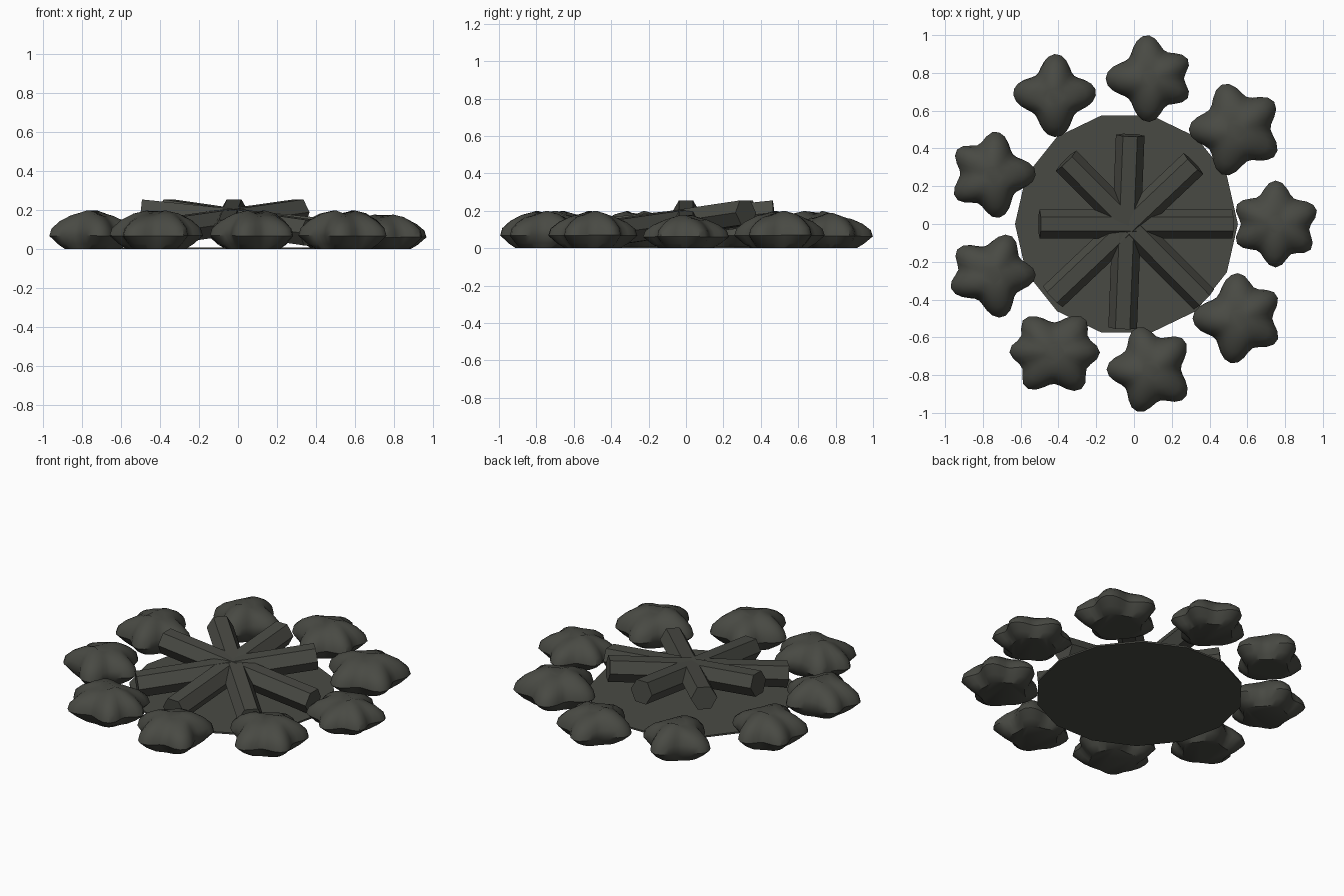
import bpy, bmesh, math, random
from mathutils import Vector

random.seed(4)
cube = bpy.data.objects.get("Cube")
if cube:
    bpy.data.objects.remove(cube, do_unlink=True)

charcoal = bpy.data.materials.new("charcoal_grey")
charcoal.use_nodes = True
colour = (0.066, 0.068, 0.057, 1)
charcoal.diffuse_color = colour
charcoal.node_tree.nodes["Principled BSDF"].inputs["Base Color"].default_value = colour


def finish(obj, name, smooth_angle=None):
    obj.name = name
    obj.data.materials.clear()
    obj.data.materials.append(charcoal)
    if smooth_angle:
        bpy.ops.object.select_all(action='DESELECT')
        obj.select_set(True)
        bpy.context.view_layer.objects.active = obj
        bpy.ops.object.shade_smooth_by_angle(angle=math.radians(smooth_angle))


def lobed_radius(angle, tips):
    """Relative outline radius: 1 at each lobe tip, dipping between tips."""
    for a, b in zip(tips, tips[1:] + [tips[0] + 360]):
        turn = (angle - a) % 360
        gap = b - a
        if turn <= gap:
            depth = 0.34 * min(1, gap / 85)
            return 1 - depth * math.sin(math.pi * turn / gap) ** 2
    return 1


def rock(name, x, y, size, height, tips):
    tips = sorted(t % 360 for t in tips)
    # ring height, ring radius, strength of the lobes
    profile = [(0, 0.62, 0.5), (0.14, 0.8, 0.8), (0.36, 1, 1), (0.56, 0.95, 1),
               (0.76, 0.76, 0.9), (0.92, 0.5, 0.5), (0.99, 0.22, 0.2)]
    steps = 40
    phase = random.uniform(0, 6)
    bm = bmesh.new()
    rings = []
    for h, r, lobes in profile:
        ring = []
        for i in range(steps):
            a = math.tau * i / steps
            outline = lobed_radius(math.degrees(a), tips)
            rad = size * r * (1 + (outline - 1) * lobes)
            bump = 1 + 0.06 * h * math.sin(2 * a + phase)
            ring.append(bm.verts.new((x + rad * math.cos(a), y + rad * math.sin(a),
                                      height * h * bump)))
        rings.append(ring)
    for low, high in zip(rings, rings[1:]):
        for i in range(steps):
            j = (i + 1) % steps
            bm.faces.new((low[i], low[j], high[j], high[i]))
    bm.faces.new(rings[0][::-1])
    bm.faces.new(rings[-1])
    mesh = bpy.data.meshes.new(name)
    bm.to_mesh(mesh)
    bm.free()
    obj = bpy.data.objects.new(name, mesh)
    bpy.context.collection.objects.link(obj)
    finish(obj, name, 40)


def log(name, high_end, low_end):
    """Six-sided log lying flat side up, tilted from one end to the other."""
    a, b = Vector((*high_end, 0.19)), Vector((*low_end, 0.085))
    axis = (b - a).normalized()
    side = axis.cross(Vector((0, 0, 1))).normalized()
    up = side.cross(axis)
    bm = bmesh.new()
    ends = []
    for p in (a, b):
        ends.append([bm.verts.new(p + 0.076 * (side * math.cos(k * math.pi / 3)
                                               + up * math.sin(k * math.pi / 3)))
                     for k in range(6)])
    for k in range(6):
        n = (k + 1) % 6
        bm.faces.new((ends[0][k], ends[0][n], ends[1][n], ends[1][k]))
    bm.faces.new(ends[0])
    bm.faces.new(ends[1])
    bmesh.ops.recalc_face_normals(bm, faces=bm.faces)
    mesh = bpy.data.meshes.new(name)
    bm.to_mesh(mesh)
    bm.free()
    obj = bpy.data.objects.new(name, mesh)
    bpy.context.collection.objects.link(obj)
    finish(obj, name)


# Thin ash bed with fourteen sides, one corner on the x axis
bpy.ops.mesh.primitive_cylinder_add(vertices=14, radius=0.59, depth=0.01,
                                    location=(-0.04, 0, 0.005),
                                    rotation=(0, 0, math.pi / 2))
finish(bpy.context.object, "ash_bed")

# Four crossed logs
log("log_side", (-0.5, 0), (0.52, 0))
log("log_front", (-0.02, 0.47), (-0.06, -0.55))
log("log_diagonal_right", (-0.36, 0.335), (0.37, -0.4))
log("log_diagonal_left", (0.315, 0.32), (-0.43, -0.385))

# Ring of lobed stones: position, size, height, lobe directions in degrees
stones = [
    (0.08, 0.77, 0.23, 0.18, (93, 25, -25, -90, 180)),
    (0.54, 0.5, 0.25, 0.19, (105, 36, -32, -105, 180)),
    (0.75, 0, 0.23, 0.17, (90, 20, -35, -90, 155, 205)),
    (0.55, -0.5, 0.24, 0.19, (-97, -30, 31, 90, 180)),
    (0.09, -0.77, 0.235, 0.19, (-108, -40, 42, 108, 180)),
    (-0.42, -0.68, 0.24, 0.19, (133, 48, 0, -53, -130, 178)),
    (-0.75, -0.27, 0.23, 0.19, (65, 145, 197, -77, 0)),
    (-0.75, 0.26, 0.23, 0.19, (85, 145, 211, -82, 2)),
    (-0.42, 0.68, 0.22, 0.19, (88, 5, -88, 175)),
]
for i, stone in enumerate(stones):
    rock(f"stone_{i + 1}", *stone)
